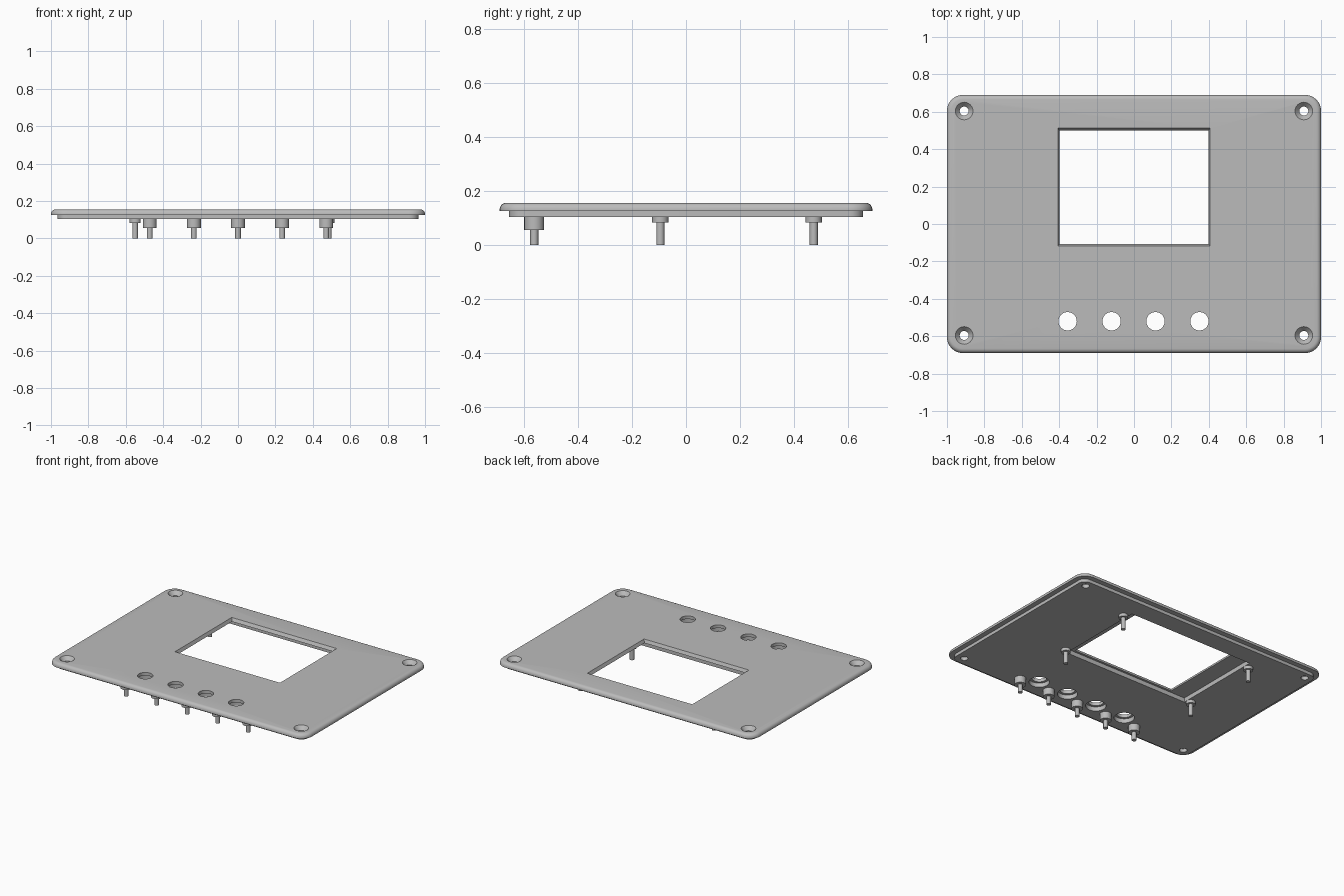
import bpy, bmesh, math

cube = bpy.data.objects.get("Cube")
if cube:
    bpy.data.objects.remove(cube, do_unlink=True)

grey = bpy.data.materials.new("light_grey_plastic")
grey.use_nodes = True
colour = (0.5, 0.5, 0.5, 1)
grey.diffuse_color = colour
grey.node_tree.nodes["Principled BSDF"].inputs["Base Color"].default_value = colour


def loft(name, rings):
    """Skin a stack of matching point rings, bottom to top, into a closed solid."""
    bm = bmesh.new()
    loops = [[bm.verts.new(p) for p in ring] for ring in rings]
    n = len(loops[0])
    for low, high in zip(loops, loops[1:]):
        for i in range(n):
            j = (i + 1) % n
            bm.faces.new((low[i], low[j], high[j], high[i]))
    bm.faces.new(loops[0][::-1])
    bm.faces.new(loops[-1])
    mesh = bpy.data.meshes.new(name)
    bm.to_mesh(mesh)
    bm.free()
    ob = bpy.data.objects.new(name, mesh)
    bpy.context.collection.objects.link(ob)
    mesh.materials.append(grey)
    return ob


def rounded(hx, hy, r, z, steps=8):
    """Rounded rectangle ring."""
    pts = []
    for k, (sx, sy) in enumerate(((1, 1), (-1, 1), (-1, -1), (1, -1))):
        for i in range(steps + 1):
            a = math.pi / 2 * (k + i / steps)
            pts.append((sx * (hx - r) + r * math.cos(a),
                        sy * (hy - r) + r * math.sin(a), z))
    return pts


def box_ring(x0, x1, y0, y1, z):
    return [(x0, y0, z), (x1, y0, z), (x1, y1, z), (x0, y1, z)]


def turned(name, x, y, profile, n=32):
    """Round solid from (radius, height) pairs, bottom to top."""
    return loft(name, [[(x + r * math.cos(math.tau * i / n),
                         y + r * math.sin(math.tau * i / n), z)
                        for i in range(n)] for r, z in profile])


def smooth(ob):
    bpy.ops.object.select_all(action='DESELECT')
    ob.select_set(True)
    bpy.context.view_layer.objects.active = ob
    bpy.ops.object.shade_smooth_by_angle(angle=math.radians(35))


def cut(target, cutter):
    mod = target.modifiers.new("cut", 'BOOLEAN')
    mod.operation = 'DIFFERENCE'
    mod.solver = 'EXACT'
    mod.object = cutter
    bpy.context.view_layer.objects.active = target
    bpy.ops.object.modifier_apply(modifier=mod.name)
    bpy.data.objects.remove(cutter, do_unlink=True)


# Panel: stepped lip below, plate with rounded top edge above
BOTTOM, STEP, TOP = 0.103, 0.125, 0.155
HX, HY, EDGE = 1.0, 0.69, 0.024
rings = [rounded(HX - 0.035, HY - 0.035, 0.05, BOTTOM),
         rounded(HX - 0.035, HY - 0.035, 0.05, STEP),
         rounded(HX, HY, 0.085, STEP)]
for i in range(6):
    a = math.pi / 2 * i / 5
    inset = EDGE * (1 - math.cos(a))
    rings.append(rounded(HX - inset, HY - inset, 0.085 - inset,
                         TOP - EDGE + EDGE * math.sin(a)))
panel = loft("front_panel", rings)

# Screen pocket underneath and slightly flared screen opening
cut(panel, loft("pocket_cutter", [box_ring(-0.52, 0.455, -0.122, 0.522, z)
                                  for z in (0.05, 0.133)]))
cut(panel, loft("screen_cutter", [box_ring(-0.397, 0.397, -0.107, 0.5, 0.05),
                                  box_ring(-0.397, 0.397, -0.107, 0.5, 0.133),
                                  box_ring(-0.407, 0.407, -0.117, 0.512, TOP),
                                  box_ring(-0.407, 0.407, -0.117, 0.512, 0.2)]))

# Button holes, counterbored from below
for i in range(4):
    cut(panel, turned("button_cutter", -0.355 + 0.235 * i, -0.52,
                      [(0.065, 0.05), (0.065, 0.133), (0.049, 0.133), (0.049, 0.2)]))

# Countersunk corner screw holes
for sx in (-1, 1):
    for sy in (-1, 1):
        cut(panel, turned("screw_cutter", 0.908 * sx, 0.6 * sy + 0.004,
                          [(0.024, 0.05), (0.024, 0.128), (0.047, TOP), (0.047, 0.2)]))
smooth(panel)


# Mounting posts: wide collar with a thin pin
def post(name, x, y, collar_r, collar_z):
    smooth(turned(name, x, y, [(0.015, 0), (0.015, collar_z),
                               (collar_r, collar_z), (collar_r, BOTTOM + 0.002)], 24))


for i in range(5):
    post(f"button_board_post_{i + 1}", -0.472 + 0.236 * i, -0.562, 0.037, 0.055)
for side, x in (("right", -0.55), ("left", 0.485)):
    for end, y in (("front", -0.095), ("back", 0.473)):
        post(f"screen_post_{end}_{side}", x, y, 0.03, 0.082)
